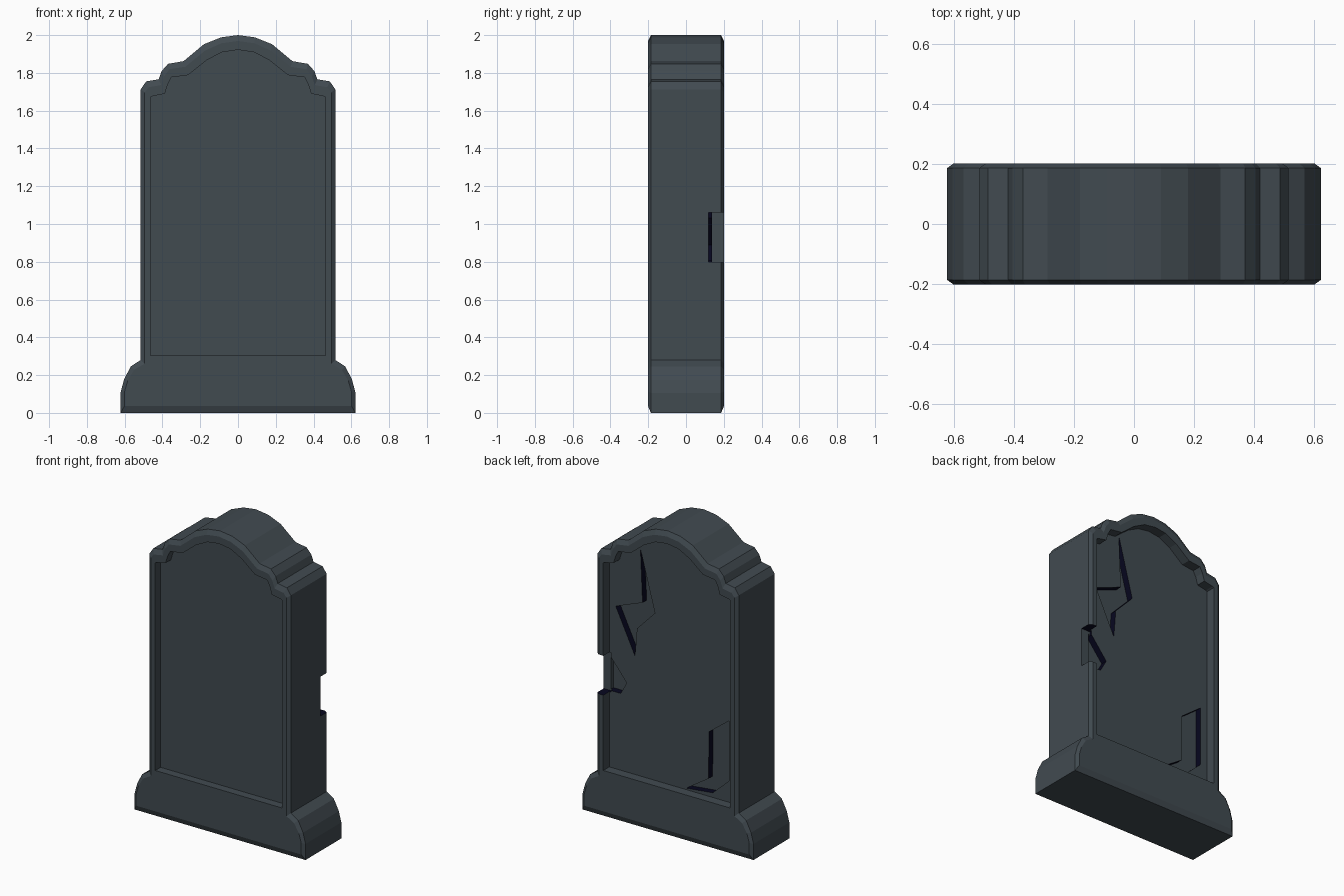
import bpy, bmesh

if "Cube" in bpy.data.objects:
    bpy.data.objects.remove(bpy.data.objects["Cube"])

def material(name, rgb):
    m = bpy.data.materials.new(name)
    m.diffuse_color = (*rgb, 1)
    m.use_nodes = True
    m.node_tree.nodes["Principled BSDF"].inputs["Base Color"].default_value = m.diffuse_color
    return m

stone = material("slate_grey", (0.053, 0.069, 0.081))
dark = material("crack_dark_blue", (0.002, 0.002, 0.014))

# Half profiles (x, z): plinth, slab outline, recessed panel outline
plinth = [(0.622, 0.0), (0.622, 0.106), (0.604, 0.175), (0.568, 0.246)]
plinth_in = [(0.601, 0.036), (0.601, 0.112), (0.584, 0.17), (0.55, 0.228)]
slab = [(0.515, 0.28), (0.515, 1.713), (0.486, 1.755), (0.420, 1.766), (0.404, 1.81),
        (0.37, 1.848), (0.288, 1.862), (0.18, 1.952), (0.09, 1.988), (0, 2.0)]
panel = [(0.462, 0.305), (0.462, 1.672), (0.452, 1.677), (0.387, 1.69), (0.372, 1.74),
         (0.352, 1.777), (0.265, 1.788), (0.165, 1.868), (0.083, 1.91), (0, 1.922)]
rim = [(p[0] + 0.4 * (r[0] - p[0]), p[1] + 0.4 * (r[1] - p[1])) for p, r in zip(slab, panel)]
rim[0] = (0.494, 0.26)
FACE_Y = 0.201

def mirrored(half):
    """Full loop from a half profile running bottom to top centre."""
    return half + [(-x, z) for x, z in reversed(half[:-1])]

def finish(bm, name):
    bmesh.ops.recalc_face_normals(bm, faces=bm.faces)
    me = bpy.data.meshes.new(name)
    bm.to_mesh(me)
    bm.free()
    me.materials.append(stone)
    me.materials.append(dark)
    ob = bpy.data.objects.new(name, me)
    bpy.context.collection.objects.link(ob)
    return ob

def bridge(bm, a, b):
    for i in range(len(a)):
        j = (i + 1) % len(a)
        bm.faces.new((a[i], a[j], b[j], b[i]))

# Headstone: one solid with bevelled edges, a flat frame and a sunk panel on both sides
bm = bmesh.new()
outer = []
n = len(plinth)
for s, panel_y in ((-1, 0.146), (1, 0.138)):
    def loop(pts, y):
        return [bm.verts.new((x, s * y, z)) for x, z in pts]
    edge = loop(mirrored(plinth + slab), 0.186)
    face = loop(mirrored(plinth_in + rim), FACE_Y)
    lip = loop(mirrored(panel), FACE_Y)
    inner = loop(mirrored(panel), panel_y)
    bridge(bm, edge, face)
    bridge(bm, face[n:-n], lip)
    bridge(bm, lip, inner)
    bm.faces.new(inner)
    bm.faces.new(face[-n - 1:] + face[:n + 1])
    outer.append(edge)
bridge(bm, *outer)
headstone = finish(bm, "headstone")

# Chips broken out of the back (floor depth, outline): cracks in the panel,
# and a notch through the frame that runs on into the panel
chips = {
    "upper_crack": (0.095, [(0.235, 1.80), (0.13, 1.405), (0.26, 1.27), (0.275, 1.085),
                            (0.415, 1.375), (0.22, 1.45)]),
    "frame_notch": (0.12, [(0.70, 1.06), (0.45, 1.06), (0.45, 0.80), (0.70, 0.80)]),
    "notch_crack": (0.095, [(0.461, 1.045), (0.335, 0.89), (0.38, 0.81), (0.461, 0.81)]),
    "lower_crack": (0.095, [(-0.41, 0.84), (-0.265, 0.73), (-0.26, 0.42), (-0.10, 0.315),
                            (-0.29, 0.335), (-0.41, 0.445)]),
}
cutters = []
for name, (floor_y, pts) in chips.items():
    bm = bmesh.new()
    a = [bm.verts.new((x, floor_y, z)) for x, z in pts]
    b = [bm.verts.new((x, 0.30, z)) for x, z in pts]
    bm.faces.new(a)
    bm.faces.new(b)
    bridge(bm, a, b)
    bmesh.ops.recalc_face_normals(bm, faces=bm.faces)
    for f in bm.faces:  # broken walls are dark; floor and frame-side step stay stone
        step = f.normal.x > 0.9 and f.calc_center_median().x > 0.44
        f.material_index = 0 if abs(f.normal.y) > 0.9 or step else 1
    c = finish(bm, name + "_cutter")
    c.hide_render = True
    cutters.append(c)
    mod = headstone.modifiers.new(name, 'BOOLEAN')
    mod.operation = 'DIFFERENCE'
    mod.solver = 'EXACT'
    mod.object = c

# Apply the cuts and drop the cutters
dg = bpy.context.evaluated_depsgraph_get()
mesh = bpy.data.meshes.new_from_object(headstone.evaluated_get(dg))
headstone.modifiers.clear()
headstone.data = mesh
for c in cutters:
    bpy.data.objects.remove(c)
